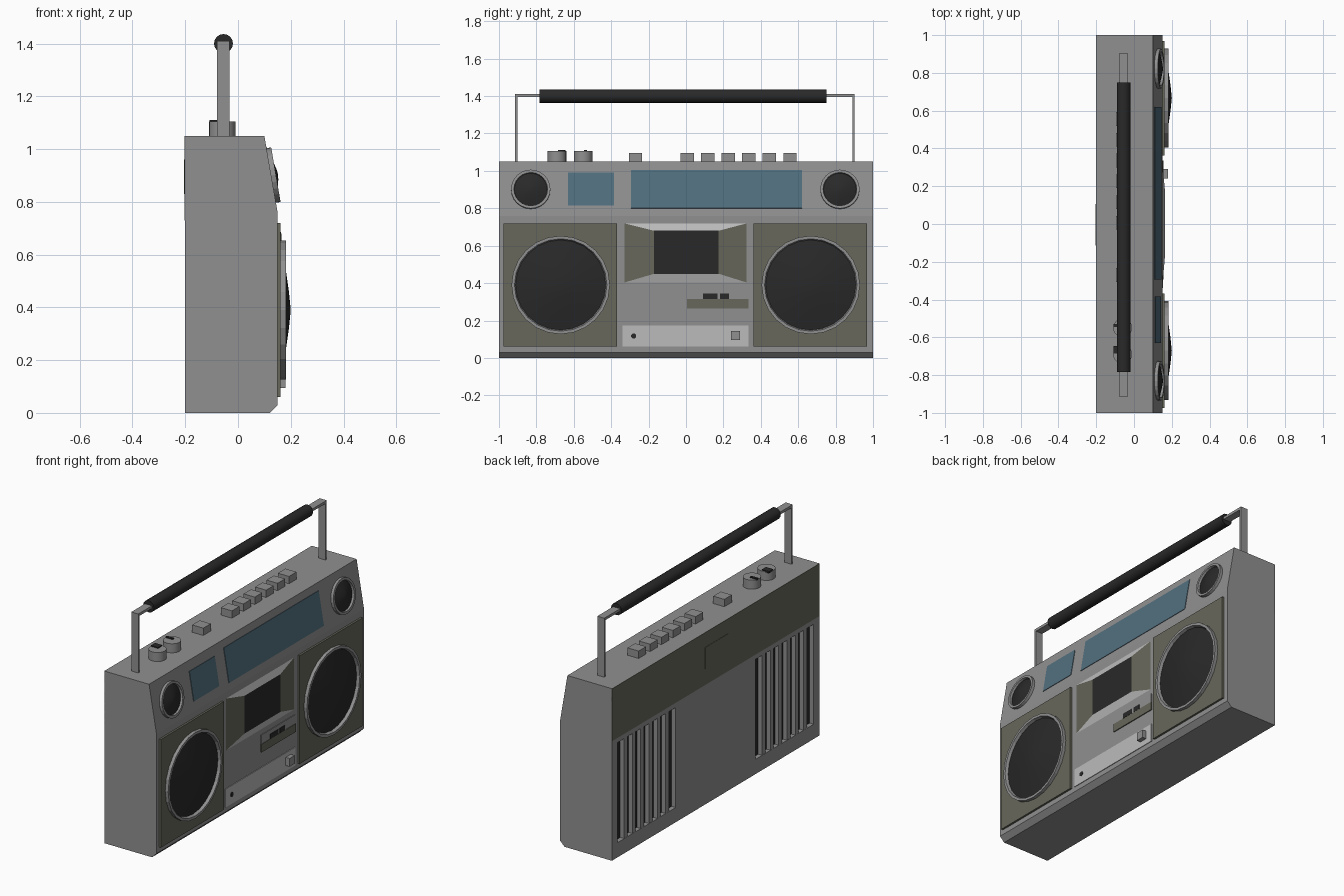
import bpy, bmesh, math
from mathutils import Matrix, Vector

if "Cube" in bpy.data.objects:
    bpy.data.objects.remove(bpy.data.objects["Cube"])


def material(name, r, g, b):
    m = bpy.data.materials.new(name)
    m.diffuse_color = (r, g, b, 1)
    m.use_nodes = True
    m.node_tree.nodes["Principled BSDF"].inputs["Base Color"].default_value = m.diffuse_color
    return m


GREY = material("body grey", 0.28, 0.28, 0.28)
OLIVE = material("olive panel", 0.135, 0.135, 0.105)
SILVER = material("silver", 0.5, 0.5, 0.5)
BLACK = material("black", 0.022, 0.022, 0.022)
BLUE = material("blue glass", 0.085, 0.16, 0.21)

TILT = math.atan2(0.05, 0.29)      # lean of the upper front


def slope_x(z):
    return 0.15 - 0.05 * (z - 0.76) / 0.29


def finish(name, bm, mats, smooth=False):
    bmesh.ops.recalc_face_normals(bm, faces=bm.faces)
    me = bpy.data.meshes.new(name)
    bm.to_mesh(me)
    bm.free()
    ob = bpy.data.objects.new(name, me)
    for m in mats:
        me.materials.append(m)
    bpy.context.collection.objects.link(ob)
    if smooth:
        bpy.ops.object.select_all(action='DESELECT')
        bpy.context.view_layer.objects.active = ob
        ob.select_set(True)
        bpy.ops.object.shade_smooth_by_angle(angle=math.radians(35))
    return ob


def box(name, x, y, z, mat):
    bm = bmesh.new()
    bmesh.ops.create_cube(bm, size=1)
    for v in bm.verts:
        v.co = Vector([(a + b) / 2 + c * (b - a) for (a, b), c in zip((x, y, z), v.co)])
    return finish(name, bm, [mat])


def slope_plate(name, y, z, mat):
    zc = (z[0] + z[1]) / 2
    h = (z[1] - z[0]) / 2 / math.cos(TILT)
    ob = box(name, (-0.004, 0.003), y, (-h, h), mat)
    ob.location = (slope_x(zc), 0, zc)
    ob.rotation_euler.y = -TILT
    return ob


def lathe(name, profile, n, loc, mat, rot=0, smooth=False):
    """Spin (depth, radius) points about the x axis."""
    bm = bmesh.new()
    vs = [bm.verts.new((d, r, 0)) for d, r in profile]
    es = [bm.edges.new(p) for p in zip(vs, vs[1:])]
    bmesh.ops.spin(bm, geom=vs + es, cent=(0, 0, 0), axis=(1, 0, 0),
                   angle=2 * math.pi, steps=n)
    bmesh.ops.remove_doubles(bm, verts=bm.verts, dist=1e-5)
    bmesh.ops.dissolve_degenerate(bm, edges=bm.edges, dist=1e-6)
    ob = finish(name, bm, [mat], smooth)
    ob.location = loc
    ob.rotation_euler.y = rot
    return ob


# body: side profile extruded along its length
bm = bmesh.new()
outline = [(-0.2, 0), (0.12, 0), (0.15, 0.03), (0.15, 0.76), (0.10, 1.05), (-0.2, 1.05)]
face = bm.faces.new([bm.verts.new((x, -1, z)) for x, z in outline])
ext = bmesh.ops.extrude_face_region(bm, geom=[face])
bmesh.ops.translate(bm, vec=(0, 2, 0), verts=[g for g in ext["geom"] if isinstance(g, bmesh.types.BMVert)])
body = finish("body", bm, [GREY])

# back: vents cut in, with dark backing and upright slats
for side, y0 in (("left", -0.945), ("right", 0.385)):
    y1 = y0 + 0.56
    cutter = box("vent_cutter_" + side, (-0.3, -0.17), (y0, y1), (0.09, 0.70), GREY)
    cutter.hide_render = True
    cutter.hide_viewport = False
    cutter.display_type = 'WIRE'
    mod = body.modifiers.new("vent_" + side, 'BOOLEAN')
    mod.operation = 'DIFFERENCE'
    mod.solver = 'EXACT'
    mod.object = cutter
    box("vent_backing_" + side, (-0.173, -0.168), (y0, y1), (0.09, 0.70), BLACK)
    for i in range(1, 7):
        yc = y0 + 0.08 * i
        box("vent_slat_" + side, (-0.199, -0.17), (yc - 0.016, yc + 0.016), (0.09, 0.70), GREY)

# back: battery cover and latch
box("battery_cover", (-0.202, -0.199), (-1, 1), (0.73, 1.05), OLIVE)
box("battery_latch", (-0.204, -0.2), (-0.115, 0.105), (0.83, 0.96), OLIVE)

# speakers, one pair on each end
for y in (-0.67, 0.667):
    box("speaker_panel", (0.14, 0.162), (y - 0.305, y + 0.302), (0.06, 0.72), OLIVE)
    lathe("woofer_ring", [(0, 0.263), (0.02, 0.263), (0.02, 0.247), (0, 0.24)],
          24, (0.162, y, 0.39), GREY)
    lathe("woofer_cone", [(0.002, 0.245), (0.018, 0.16), (0.031, 0.07), (0.038, 0)],
          24, (0.162, y, 0.39), BLACK, 0, True)
for y in (-0.83, 0.823):
    loc = (slope_x(0.9), y, 0.9)
    lathe("tweeter_ring", [(0, 0.105), (0.018, 0.105), (0.018, 0.09), (0, 0.087)],
          24, loc, GREY, -TILT)
    lathe("tweeter_cone", [(0.004, 0.09), (0.015, 0.055), (0.024, 0.02), (0.026, 0)],
          24, loc, BLACK, -TILT, True)

# blue displays on the sloped upper front
slope_plate("meter_display", (-0.63, -0.385), (0.815, 0.99), BLUE)
slope_plate("tuner_display", (-0.295, 0.62), (0.80, 1.005), BLUE)

# cassette door: low raised frustum, coloured by face direction
bm = bmesh.new()
rims = []
for x, y0, y1, z0, z1 in ((0.149, -0.34, 0.335, 0.40, 0.722), (0.164, -0.17, 0.175, 0.45, 0.68)):
    rims.append([bm.verts.new((x, y, z)) for y, z in ((y0, z0), (y1, z0), (y1, z1), (y0, z1))])
bm.faces.new(rims[1])
bm.faces.new(rims[0][::-1])
for i in range(4):
    j = (i + 1) % 4
    bm.faces.new((rims[0][i], rims[0][j], rims[1][j], rims[1][i]))
bm.normal_update()
for f in bm.faces:
    n = f.normal
    f.material_index = 2 if abs(n.x) > 0.9999 else (0 if abs(n.y) > abs(n.z) else 1)
finish("cassette_door", bm, [OLIVE, SILVER, BLACK])

# small control panel under the door
box("control_panel", (0.14, 0.154), (0.005, 0.335), (0.315, 0.37), GREY)
box("control_strip", (0.14, 0.156), (0.005, 0.335), (0.265, 0.315), OLIVE)
for y in ((0.09, 0.168), (0.182, 0.23)):
    box("slider_slot", (0.15, 0.157), y, (0.315, 0.345), BLACK)

# silver plate with socket and push button
box("lower_plate", (0.14, 0.154), (-0.34, 0.335), (0.06, 0.172), SILVER)
lathe("socket", [(0, 0.014), (0.003, 0.014), (0.003, 0)], 12, (0.154, -0.28, 0.117), BLACK)
box("push_button", (0.15, 0.18), (0.24, 0.29), (0.095, 0.145), GREY)

# top keys and knobs
for y in [-0.27] + [0.006 + 0.11 * i for i in range(6)]:
    box("top_key", (-0.095, -0.02), (y - 0.036, y + 0.036), (1.04, 1.095), GREY)
for y in (-0.69, -0.55):
    lathe("knob", [(0, 0.05), (0.055, 0.05), (0.055, 0)], 20, (-0.06, y, 1.05), GREY,
          -math.pi / 2, True)
    box("knob_pointer", (-0.108, -0.06), (y + 0.005, y + 0.045 if y < -0.6 else y + 0.02),
        (1.10, 1.111), BLACK)

# carrying handle
for y in (-0.914, 0.89):
    box("handle_post", (-0.08, -0.033), (y, y + 0.012), (1.04, 1.41), GREY)
box("handle_bar", (-0.08, -0.033), (-0.914, 0.902), (1.394, 1.41), GREY)
lathe("handle_grip", [(0, 0), (0, 0.036), (1.533, 0.036), (1.533, 0)], 16, (0, 0, 0), BLACK, 0, True)
grip = bpy.context.view_layer.objects.active
grip.rotation_euler = (0, 0, math.pi / 2)
grip.location = (-0.055, -0.783, 1.40)
